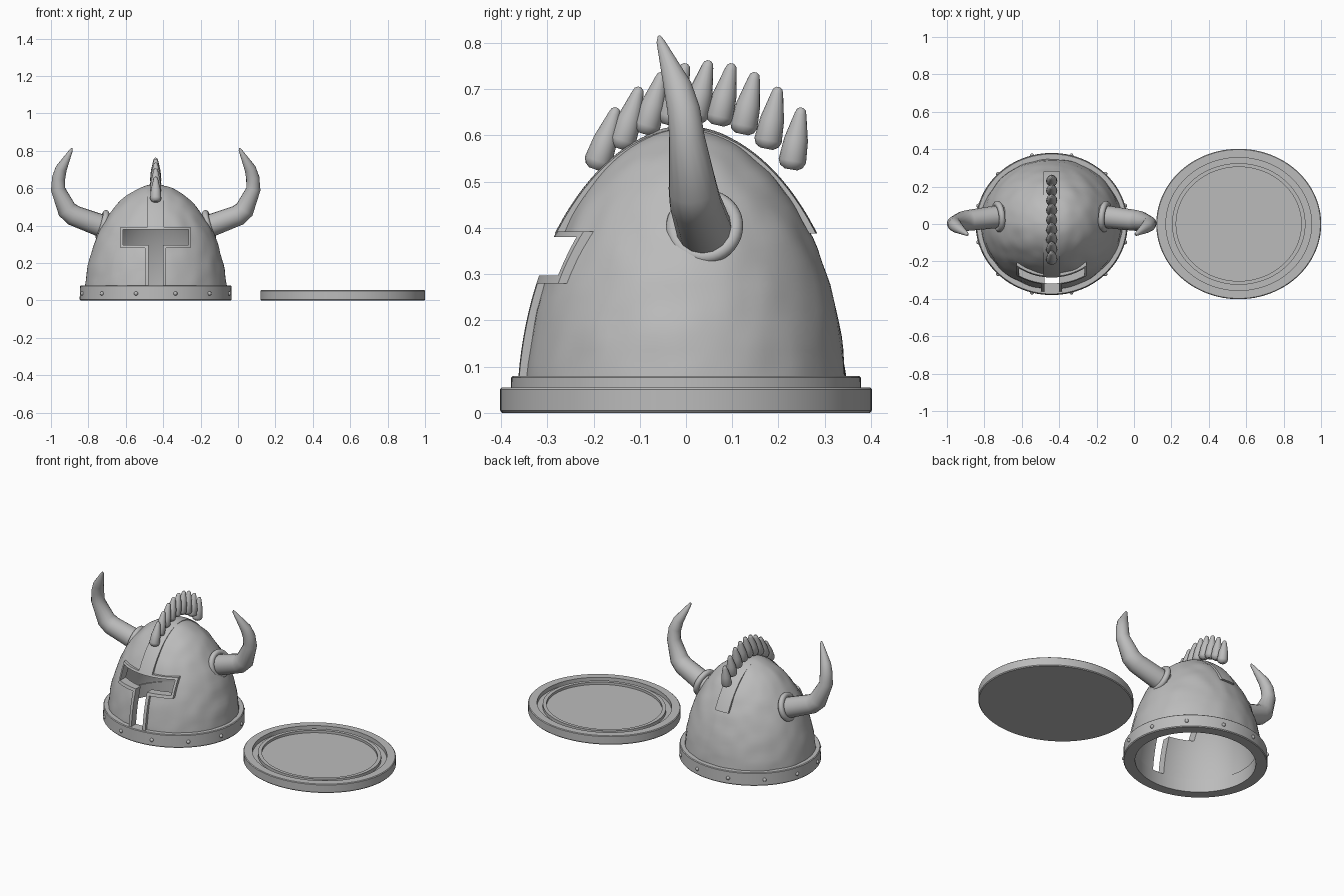
import bpy, bmesh, math
from mathutils import Vector, Matrix, noise

if "Cube" in bpy.data.objects:
    bpy.data.objects.remove(bpy.data.objects["Cube"], do_unlink=True)

HELMET_X, DISC_X = -0.44, 0.56

grey = bpy.data.materials.new("plain grey")
grey.use_nodes = True
COLOR = (0.5, 0.5, 0.5, 1)
grey.diffuse_color = COLOR
grey.node_tree.nodes["Principled BSDF"].inputs["Base Color"].default_value = COLOR


def activate(obj):
    bpy.ops.object.select_all(action='DESELECT')
    obj.select_set(True)
    bpy.context.view_layer.objects.active = obj


def to_object(name, bm):
    bmesh.ops.recalc_face_normals(bm, faces=bm.faces)
    mesh = bpy.data.meshes.new(name)
    bm.to_mesh(mesh)
    bm.free()
    obj = bpy.data.objects.new(name, mesh)
    bpy.context.collection.objects.link(obj)
    return obj


def finish(obj, x=HELMET_X, angle=35):
    obj.data.materials.clear()
    obj.data.materials.append(grey)
    obj.location.x = x
    activate(obj)
    bpy.ops.object.shade_smooth_by_angle(angle=math.radians(angle))


def lathe(name, profile, stretch, closed=False, steps=96):
    """Spin an (r, z) profile about z, then stretch it along x."""
    bm = bmesh.new()
    verts = [bm.verts.new((r, 0, z)) for r, z in profile]
    edges = [bm.edges.new(p) for p in zip(verts, verts[1:])]
    if closed:
        edges.append(bm.edges.new((verts[-1], verts[0])))
    bmesh.ops.spin(bm, geom=verts + edges, cent=(0, 0, 0), axis=(0, 0, 1),
                   angle=math.tau, steps=steps)
    bmesh.ops.remove_doubles(bm, verts=bm.verts, dist=1e-5)
    bmesh.ops.scale(bm, vec=(stretch, 1, 1), verts=bm.verts)
    return to_object(name, bm)


def dome(name, outer, inner):
    """Hollow dome; outer widens the outside, inner shrinks the inside."""
    angles = [0.03 + (math.pi / 2 - 0.03) * i / 32 for i in range(33)]
    curve = [(0.35 * math.cos(a) ** 1.06, 0.62 * math.sin(a)) for a in angles]
    outside = [(r * outer, z) for r, z in curve]
    inside = [(r * inner, z * inner) for r, z in reversed(curve)]
    # Both ends of the two curves meet the axis, so they are spun as one wall
    bm_profile = outside + inside
    return lathe(name, bm_profile, 1.09, closed=True)


def prism(outline, y0, y1):
    """Extrude an (x, z) outline along y."""
    bm = bmesh.new()
    face = bm.faces.new([bm.verts.new((x, y0, z)) for x, z in outline])
    new = bmesh.ops.extrude_face_region(bm, geom=[face])["geom"]
    bmesh.ops.translate(bm, vec=(0, y1 - y0, 0),
                        verts=[g for g in new if isinstance(g, bmesh.types.BMVert)])
    return to_object("cutter", bm)


def tee(bar, stem, top, under, bottom):
    half = [(stem, bottom), (stem, under), (bar, under), (bar, top)]
    outline = half + [(-x, z) for x, z in reversed(half)]
    return prism(outline, -0.6, -0.08)


def cut(obj, cutter, operation):
    mod = obj.modifiers.new("cut", 'BOOLEAN')
    mod.object, mod.operation, mod.solver = cutter, operation, 'EXACT'
    activate(obj)
    bpy.ops.object.modifier_apply(modifier=mod.name)
    bpy.data.objects.remove(cutter, do_unlink=True)


def tube(name, points):
    """Tapered round tube through (position, radius) pairs."""
    curve = bpy.data.curves.new(name, 'CURVE')
    curve.dimensions = '3D'
    curve.bevel_depth, curve.bevel_resolution = 1, 6
    curve.use_fill_caps = True
    spline = curve.splines.new('POLY')
    spline.points.add(len(points) - 1)
    for point, (pos, radius) in zip(spline.points, points):
        point.co = (*pos, 1)
        point.radius = radius
    obj = bpy.data.objects.new(name, curve)
    bpy.context.collection.objects.link(obj)
    activate(obj)
    bpy.ops.object.convert(target='MESH')
    finish(bpy.context.view_layer.objects.active, angle=50)


def slot():
    return tee(0.175, 0.038, 0.38, 0.297, 0.075)


# Hammered dome with the face slot cut through it
shell = dome("dome", 1, 0.92)
for v in shell.data.vertices:
    if v.normal.dot(v.co - Vector((0, 0, 0.2))) > 0 and v.co.z > 0.05:
        v.co += v.normal * noise.noise(v.co * 14) * 0.005
cut(shell, slot(), 'DIFFERENCE')
finish(shell)

# Raised frame around the slot
frame = dome("face_frame", 1.05, 0.97)
cut(frame, tee(0.187, 0.056, 0.392, 0.28, 0.06), 'INTERSECT')
cut(frame, slot(), 'DIFFERENCE')
finish(frame)

# Raised band running over the crown
band = dome("crown_band", 1.055, 0.97)
cut(band, prism([(-0.045, 0.388), (0.045, 0.388), (0.045, 0.8), (-0.045, 0.8)],
                -0.6, 0.6), 'INTERSECT')
finish(band)

# Rim with rivets
finish(lathe("rim", [(0.318, 0), (0.376, 0), (0.38, 0.005), (0.378, 0.076),
                     (0.374, 0.08), (0.318, 0.08)], 1.07, closed=True))
bm = bmesh.new()
for k in range(12):
    a = math.radians(15 + 30 * k)
    spot = Vector((0.406 * math.cos(a), 0.379 * math.sin(a), 0.037))
    bmesh.ops.create_uvsphere(bm, u_segments=12, v_segments=8, radius=0.011,
                              matrix=Matrix.Translation(spot))
finish(to_object("rivets", bm))

# Crest of rounded spikes
for i in range(9):
    y = -0.15 + 0.05 * i
    tip = Vector((0, y, 0.762 - 0.102 * ((y - 0.05) / 0.2) ** 2))
    base = tip - Vector((0, 0.04 - 0.0025 * i, 0.115))
    taper = [(-0.16, 0.014), (-0.1, 0.025), (0, 0.03), (0.4, 0.026),
             (0.88, 0.013), (0.96, 0.01), (1, 0.004)]
    tube(f"crest_spike_{i + 1}", [(base.lerp(tip, t), r) for t, r in taper])

# Horns and the rings they sit in
horn = [((0.24, 0.045, 0.38), 0.062), ((0.44, 0.02, 0.455), 0.056),
        ((0.475, 0.015, 0.485), 0.053), ((0.522, 0.002, 0.595), 0.039),
        ((0.519, -0.005, 0.655), 0.036), ((0.505, -0.018, 0.705), 0.031),
        ((0.452, -0.055, 0.803), 0.009), ((0.448, -0.058, 0.815), 0.003)]
for side, s in (("left", 1), ("right", -1)):
    tube(f"{side}_horn", [((x * s, y, z), r) for (x, y, z), r in horn])
    axis = Vector((s, -0.1, 0.3))
    bpy.ops.mesh.primitive_torus_add(major_radius=0.067, minor_radius=0.017,
                                     major_segments=40, minor_segments=12,
                                     location=(0.285 * s, 0.04, 0.402),
                                     rotation=axis.to_track_quat('Z', 'Y').to_euler())
    ring = bpy.context.object
    ring.name = f"{side}_horn_ring"
    finish(ring, HELMET_X + 0.285 * s)

# Separate round stand with a groove and a raised ring
finish(lathe("stand", [(0, 0), (0.398, 0), (0.402, 0.005), (0.402, 0.051),
                       (0.398, 0.055), (0.355, 0.055), (0.355, 0.03),
                       (0.325, 0.03), (0.325, 0.05), (0.305, 0.05),
                       (0.305, 0.035), (0, 0.035)], 1.097), DISC_X)
